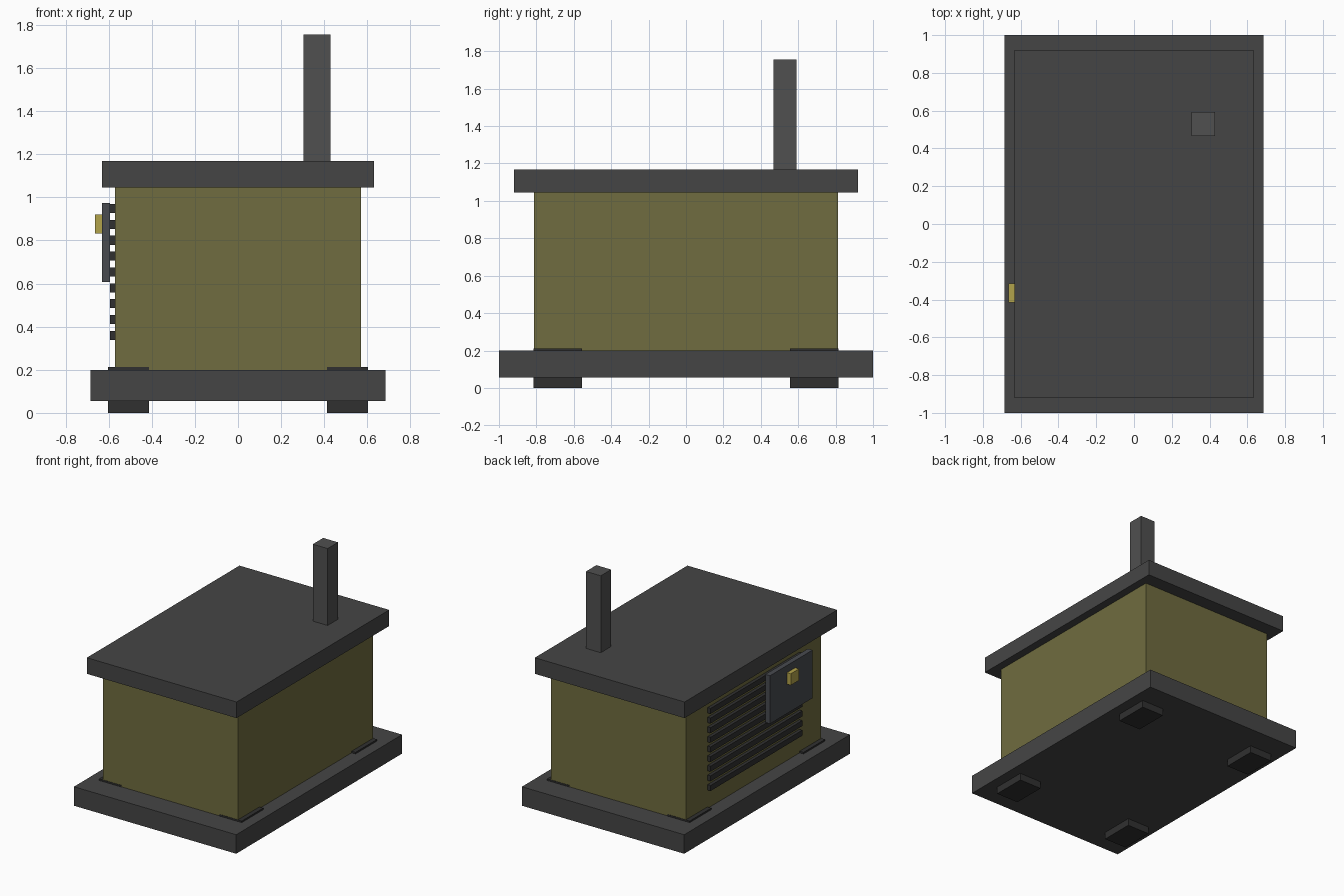
import bpy

if "Cube" in bpy.data.objects:
    bpy.data.objects.remove(bpy.data.objects["Cube"])


def material(name, rgb):
    m = bpy.data.materials.new(name)
    m.diffuse_color = (*rgb, 1)
    m.use_nodes = True
    m.node_tree.nodes["Principled BSDF"].inputs["Base Color"].default_value = m.diffuse_color
    return m


olive = material("olive_paint", (0.16, 0.15, 0.05))
charcoal = material("charcoal_metal", (0.06, 0.06, 0.06))
pipe_grey = material("pipe_metal", (0.08, 0.08, 0.08))
black = material("dark_metal", (0.03, 0.03, 0.03))
slate = material("panel_metal", (0.065, 0.07, 0.08))
yellow = material("yellow_paint", (0.45, 0.37, 0.07))


def box(name, x, y, z, mat):
    """Box from (min, max) ranges on each axis."""
    spans = (x, y, z)
    bpy.ops.mesh.primitive_cube_add(size=1, location=[(a + b) / 2 for a, b in spans])
    ob = bpy.context.object
    ob.name = name
    ob.scale = [b - a for a, b in spans]
    bpy.ops.object.transform_apply(location=False, rotation=False, scale=True)
    ob.data.materials.append(mat)
    return ob


# Skid base, housing and overhanging lid
box("base", (-0.685, 0.685), (-1, 1), (0.055, 0.2), charcoal)
box("housing", (-0.57, 0.57), (-0.813, 0.813), (0.2, 1.045), olive)
box("lid", (-0.632, 0.632), (-0.92, 0.92), (1.045, 1.168), charcoal)

# Four feet, which poke slightly through the base
for sx, side in ((-1, "left"), (1, "right")):
    for sy, end in ((-1, "front"), (1, "back")):
        cx, cy = 0.508 * sx, 0.686 * sy
        box(f"{end}_{side}_foot", (cx - 0.095, cx + 0.095),
            (cy - 0.13, cy + 0.13), (0, 0.212), black)

# Exhaust pipe on the lid
box("exhaust_pipe", (0.305, 0.43), (0.467, 0.592), (1.168, 1.755), pipe_grey)

# Vent slats on the left side
for i in range(9):
    z = 0.36 + i * 0.0735
    box(f"vent_slat_{i + 1}", (-0.595, -0.57), (-0.553, 0.553),
        (z - 0.021, z + 0.021), black)

# Control panel with its switch
box("control_panel", (-0.632, -0.593), (-0.623, -0.11), (0.608, 0.975), slate)
box("panel_switch", (-0.664, -0.632), (-0.415, -0.315), (0.832, 0.92), yellow)
